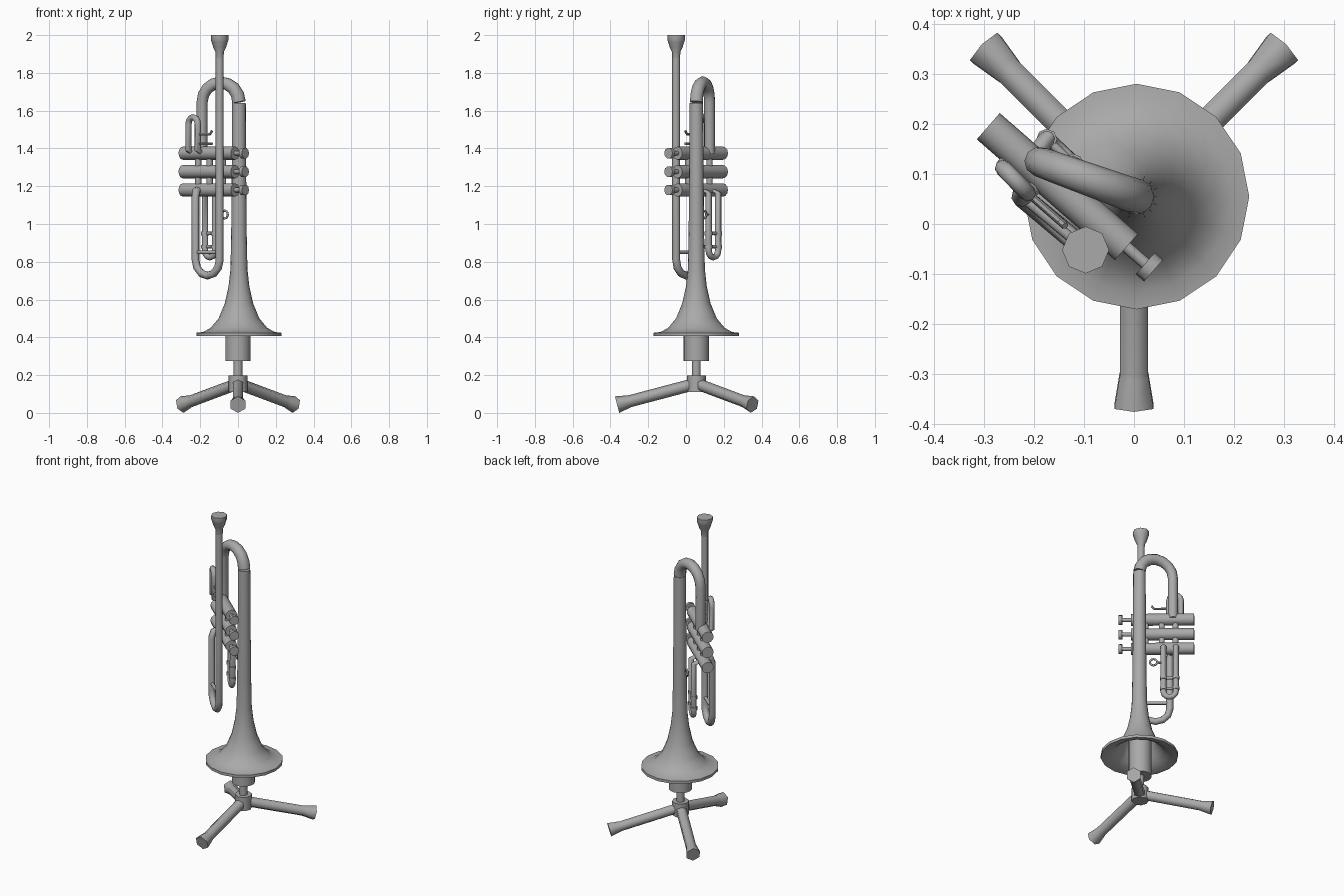
import bpy, bmesh, math
from mathutils import Vector

old = bpy.data.objects.get("Cube")
if old:
    bpy.data.objects.remove(old, do_unlink=True)

grey = bpy.data.materials.new("satin_grey")
grey.use_nodes = True
colour = (0.4, 0.4, 0.4, 1)
grey.diffuse_color = colour
grey.node_tree.nodes["Principled BSDF"].inputs["Base Color"].default_value = colour


def finish(name, bm, angle=50):
    bmesh.ops.recalc_face_normals(bm, faces=bm.faces)
    mesh = bpy.data.meshes.new(name)
    bm.to_mesh(mesh)
    bm.free()
    mesh.materials.append(grey)
    ob = bpy.data.objects.new(name, mesh)
    bpy.context.collection.objects.link(ob)
    bpy.ops.object.select_all(action='DESELECT')
    ob.select_set(True)
    bpy.context.view_layer.objects.active = ob
    bpy.ops.object.shade_smooth_by_angle(angle=math.radians(angle))
    return ob


def skin(bm, rings, closed=False):
    n = len(rings[0])
    pairs = list(zip(rings, rings[1:]))
    if closed:
        pairs.append((rings[-1], rings[0]))
    else:
        bm.faces.new(rings[0])
        bm.faces.new(rings[-1])
    for a, b in pairs:
        for i in range(n):
            j = (i + 1) % n
            bm.faces.new((a[i], a[j], b[j], b[i]))


def tube(name, path, radius, sides=8, closed=False, angle=50, turn=0):
    """Sweep a round section along a path; radius is a number or one per point."""
    pts = [Vector(p) for p in path]
    n = len(pts)
    radii = radius if isinstance(radius, list) else [radius] * n
    bm = bmesh.new()
    rings, side, last = [], None, None
    for i, p in enumerate(pts):
        if closed:
            t = pts[(i + 1) % n] - pts[i - 1]
        else:
            t = pts[min(i + 1, n - 1)] - pts[max(i - 1, 0)]
        t.normalize()
        if side is None:
            up = Vector((0, 0, 1)) if abs(t.z) < 0.9 else Vector((0, 1, 0))
            side = t.cross(up).normalized()
        else:
            side = last.rotation_difference(t) @ side
        last = t
        other = t.cross(side)
        ring = []
        for k in range(sides):
            a = 2 * math.pi * k / sides + turn
            ring.append(bm.verts.new(p + radii[i] * (math.cos(a) * side + math.sin(a) * other)))
        rings.append(ring)
    skin(bm, rings, closed)
    return finish(name, bm, angle)


def lathe(name, profile, centre, sides=16):
    """Turn a (radius, height) profile about a vertical axis."""
    bm = bmesh.new()
    rings = []
    for r, z in profile:
        rings.append([bm.verts.new((centre[0] + r * math.cos(2 * math.pi * k / sides),
                                    centre[1] + r * math.sin(2 * math.pi * k / sides), z))
                      for k in range(sides)])
    skin(bm, rings)
    return finish(name, bm)


def u_bend(a, b, z, way, steps=6):
    """Half circle from leg a to leg b, turning up (1) or down (-1)."""
    a, b = Vector((*a, z)), Vector((*b, z))
    mid, half = (a + b) / 2, (a - b) / 2
    rise = Vector((0, 0, way * half.length))
    return [mid + half * math.cos(math.pi * i / steps) + rise * math.sin(math.pi * i / steps)
            for i in range(steps + 1)]


def at(xy, z):
    return Vector((*xy, z))


bell_axis = (0.005, 0.055)
lead = (-0.097, -0.052)
valve_front = Vector((-0.015, -0.046, 0))
valve_back = Vector((-0.292, 0.196, 0))
along = (valve_front - valve_back).normalized()
levels = (1.375, 1.277, 1.18)


def on_valve(x, z):
    f = (x - valve_back.x) / (valve_front.x - valve_back.x)
    p = valve_back.lerp(valve_front, f)
    p.z = z
    return p


# Bell: flared outside, hollow inside
lathe("bell", [(0.036, 1.64), (0.038, 1.3), (0.041, 0.95), (0.045, 0.76), (0.055, 0.67),
               (0.075, 0.58), (0.108, 0.5), (0.15, 0.45), (0.19, 0.428), (0.226, 0.424),
               (0.226, 0.407), (0.185, 0.414), (0.145, 0.438), (0.1, 0.49),
               (0.066, 0.58), (0.04, 0.7)], bell_axis)

# Main bow from the bell over to the valves
bow_leg = (-0.19, 0.125)
bow = u_bend(bell_axis, bow_leg, 1.645, 1, 8)
tube("main_bow", bow + [at(bow_leg, 1.37)], [0.036 - 0.0008 * i for i in range(10)], 10)

# Mouthpiece and leadpipe with the tuning slide
lathe("mouthpiece", [(0.02, 1.85), (0.022, 1.91), (0.034, 1.935), (0.043, 1.965),
                     (0.047, 1.975), (0.047, 2.0)], lead, 8)
slide_leg = (-0.225, 0.055)
tube("leadpipe_and_tuning_slide",
     [at(lead, 1.88), at(lead, 1.2)] + u_bend(lead, slide_leg, 0.81, -1)
     + [at(slide_leg, 1.14), at((-0.222, 0.067), 1.175), on_valve(-0.2, 1.18)], 0.021)
tube("tuning_slide_brace", [at(lead, 0.85), at(slide_leg, 0.85)], 0.01)

# Valves with stems and buttons
for number, z in enumerate(levels, 1):
    lift = Vector((0, 0, z))
    front, back = valve_front + lift, valve_back + lift
    tube(f"valve_{number}", [back, front], 0.035, 12)
    tube(f"valve_stem_{number}", [front, front + along * 0.055], 0.012)
    tube(f"valve_button_{number}", [front + along * 0.05, front + along * 0.072], 0.029, 10)

# Short links between neighbouring valves
for x in (-0.21, -0.15, -0.08):
    tube("valve_link", [on_valve(x, levels[0]), on_valve(x, levels[2])], 0.017)

# Upper slide, rising on the leadpipe side
up_a, up_b = (-0.262, 0.112), (-0.213, 0.062)
tube("upper_slide", [on_valve(-0.235, 1.375), at(up_a, 1.39)] + u_bend(up_a, up_b, 1.53, 1)
     + [at(up_b, 1.39), on_valve(-0.18, 1.375)], 0.017)

# Lower slide, hanging on the far side
low_a, low_b = (-0.175, 0.17), (-0.122, 0.12)
tube("lower_slide", [on_valve(-0.21, 1.18), at(low_a, 1.165)] + u_bend(low_a, low_b, 0.86, -1)
     + [at(low_b, 1.165), on_valve(-0.155, 1.18)], 0.017)
for z in (0.88, 0.95):
    tube("lower_slide_bar", [at(low_a, z), at(low_b, z)], 0.009)
for leg in (low_a, low_b):
    for z in (0.88, 0.95):
        tube("lower_slide_collar", [at(leg, z - 0.01), at(leg, z + 0.01)], 0.021)

# Finger ring beside the lower slide
ring_mid = Vector((-0.07, 0.093, 1.05))
ring = [ring_mid + 0.021 * (along * math.cos(a) + Vector((0, 0, math.sin(a))))
        for a in (math.pi * k / 6 for k in range(12))]
tube("finger_ring", ring, 0.006, 6, closed=True, angle=70)
tube("finger_ring_post", [at(low_b, 1.05), ring_mid - along * 0.021], 0.007, 6)

# Finger hook and rest on the upper slide
hook = at(up_b, 1.475)
tube("finger_hook", [hook, hook + along * 0.085, hook + along * 0.1 + Vector((0, 0, 0.018))], 0.007, 6)
tube("finger_rest", [at(up_b, 1.425), at(up_b, 1.425) + along * 0.1], 0.008, 6)

# Stand: plug in the bell, rod and hub
hub = (0.0, 0.055)
for name, r, low, high, sides in (("stand_plug", 0.067, 0.275, 0.56, 16),
                                  ("stand_rod", 0.024, 0.18, 0.29, 10),
                                  ("stand_hub", 0.05, 0.11, 0.197, 8)):
    lathe(name, [(r, low), (r, high)], hub, sides)

# Three legs with flared feet
for name, degrees in (("front_leg", 270), ("left_leg", 45), ("right_leg", 135)):
    a = math.radians(degrees)
    out = Vector((math.cos(a), math.sin(a), 0))
    start, end = at(hub, 0.155), at(hub, 0.044) + out * 0.42
    tube(name, [start, start.lerp(end, 0.84), start.lerp(end, 0.86), end],
         [0.032, 0.032, 0.034, 0.045], 6, angle=70, turn=math.pi / 6)
